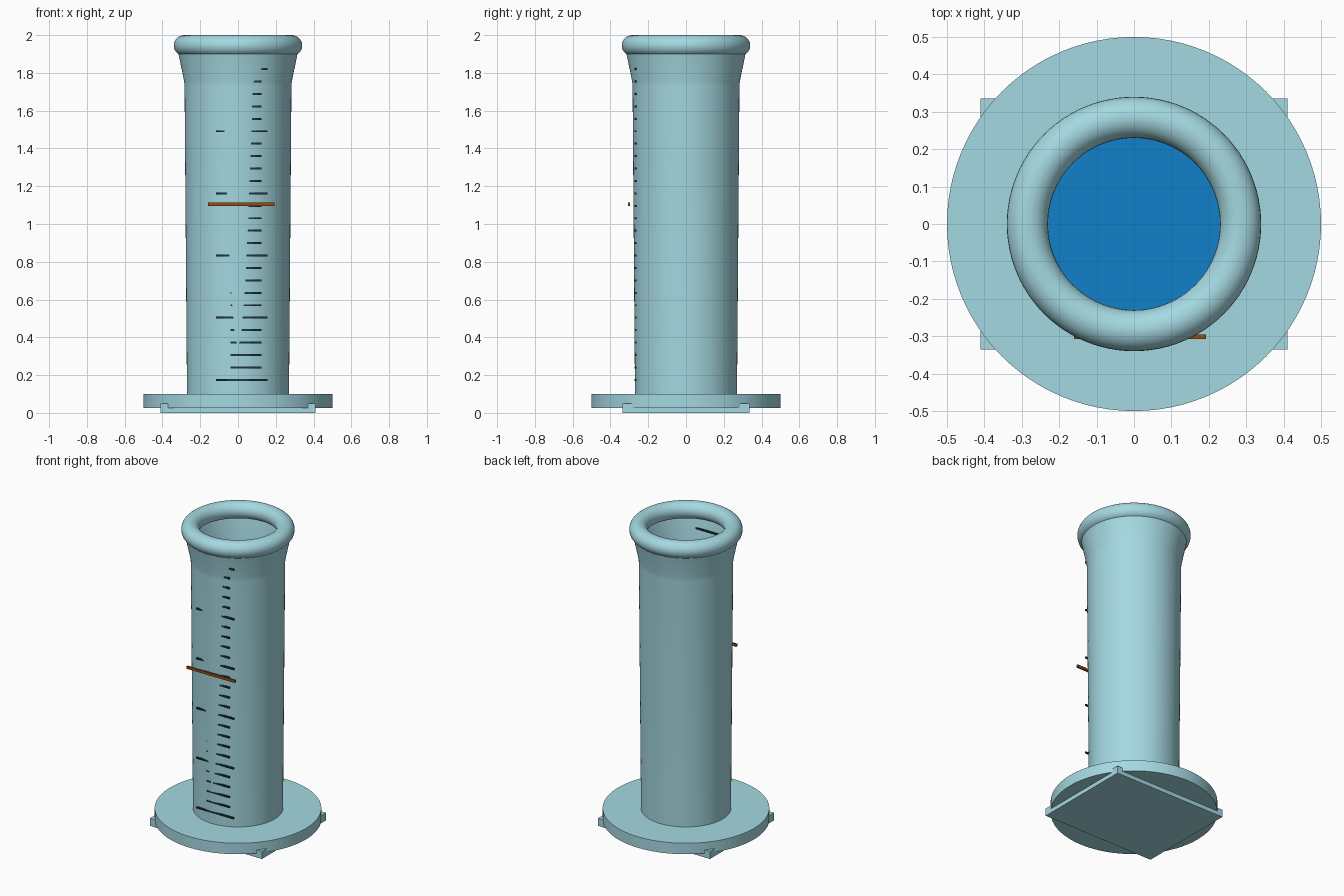
import bpy, bmesh, math

if "Cube" in bpy.data.objects:
    bpy.data.objects.remove(bpy.data.objects["Cube"])


def material(name, rgb):
    m = bpy.data.materials.new(name)
    m.diffuse_color = (*rgb, 1)
    m.use_nodes = True
    m.node_tree.nodes["Principled BSDF"].inputs["Base Color"].default_value = m.diffuse_color
    return m


GLASS = material("pale teal", (0.376, 0.69, 0.755))
LIQUID = material("blue", (0.005, 0.215, 0.59))
INK = material("dark ink", (0.012, 0.038, 0.045))
AMBER = material("burnt orange", (0.305, 0.07, 0.007))


def finish(name, bm, mat, smooth=False):
    bmesh.ops.recalc_face_normals(bm, faces=bm.faces)
    mesh = bpy.data.meshes.new(name)
    bm.to_mesh(mesh)
    bm.free()
    mesh.materials.append(mat)
    ob = bpy.data.objects.new(name, mesh)
    bpy.context.collection.objects.link(ob)
    if smooth:
        bpy.ops.object.select_all(action="DESELECT")
        ob.select_set(True)
        bpy.context.view_layer.objects.active = ob
        bpy.ops.object.shade_smooth_by_angle(angle=math.radians(35))
    return ob


def lathe(name, profile, mat, closed=False, segments=96):
    """Spin a (radius, z) profile round the z axis."""
    bm = bmesh.new()
    vs = [bm.verts.new((r, 0, z)) for r, z in profile]
    pairs = list(zip(vs, vs[1:])) + ([(vs[-1], vs[0])] if closed else [])
    es = [bm.edges.new(p) for p in pairs]
    bmesh.ops.spin(bm, geom=vs + es, cent=(0, 0, 0), axis=(0, 0, 1),
                   angle=math.tau, steps=segments)
    bmesh.ops.remove_doubles(bm, verts=bm.verts, dist=1e-5)
    return finish(name, bm, mat, True)


def add_box(bm, x, y, z):
    vs = bmesh.ops.create_cube(bm, size=1)["verts"]
    for v in vs:
        for i, (lo, hi) in enumerate((x, y, z)):
            v.co[i] = lo if v.co[i] < 0 else hi


def box(name, x, y, z, mat):
    bm = bmesh.new()
    add_box(bm, x, y, z)
    return finish(name, bm, mat)


# Foot: square plate with a round disc on it
box("foot_plate", (-0.41, 0.41), (-0.335, 0.335), (0, 0.05), GLASS)
lathe("base_disc", [(0, 0.027), (0.5, 0.027), (0.5, 0.1), (0, 0.1)], GLASS)

# Thin-walled, slightly tapered tube with a flared mouth
outer = [(0.27, 0.09), (0.283, 1.73), (0.285, 1.755), (0.315, 1.9)]
inner = [(r - 0.012, z) for r, z in reversed(outer)]
lathe("tube", outer + inner, GLASS, closed=True)

# Rounded rim
rim = [(0.285 + 0.055 * math.cos(math.tau * i / 28),
        1.945 + 0.055 * math.sin(math.tau * i / 28)) for i in range(28)]
lathe("rim", rim, GLASS, closed=True)

# Liquid inside the tube
lathe("liquid", [(0, 0.1), (0.257, 0.1), (0.264, 1.1), (0, 1.1)], LIQUID)

# Flat graduation bars: every fifth one is long, tube wall buries their middles
bm = bmesh.new()
for i in range(26):
    z = 0.175 + i * 0.0658
    x = (-0.117, 0.157) if i % 5 == 0 else (-0.04, 0.125)
    add_box(bm, x, (-0.272, -0.262), (z - 0.005, z + 0.005))
finish("graduation_marks", bm, INK)

# Level marker bar
box("level_marker", (-0.16, 0.192), (-0.308, -0.296), (1.096, 1.113), AMBER)
